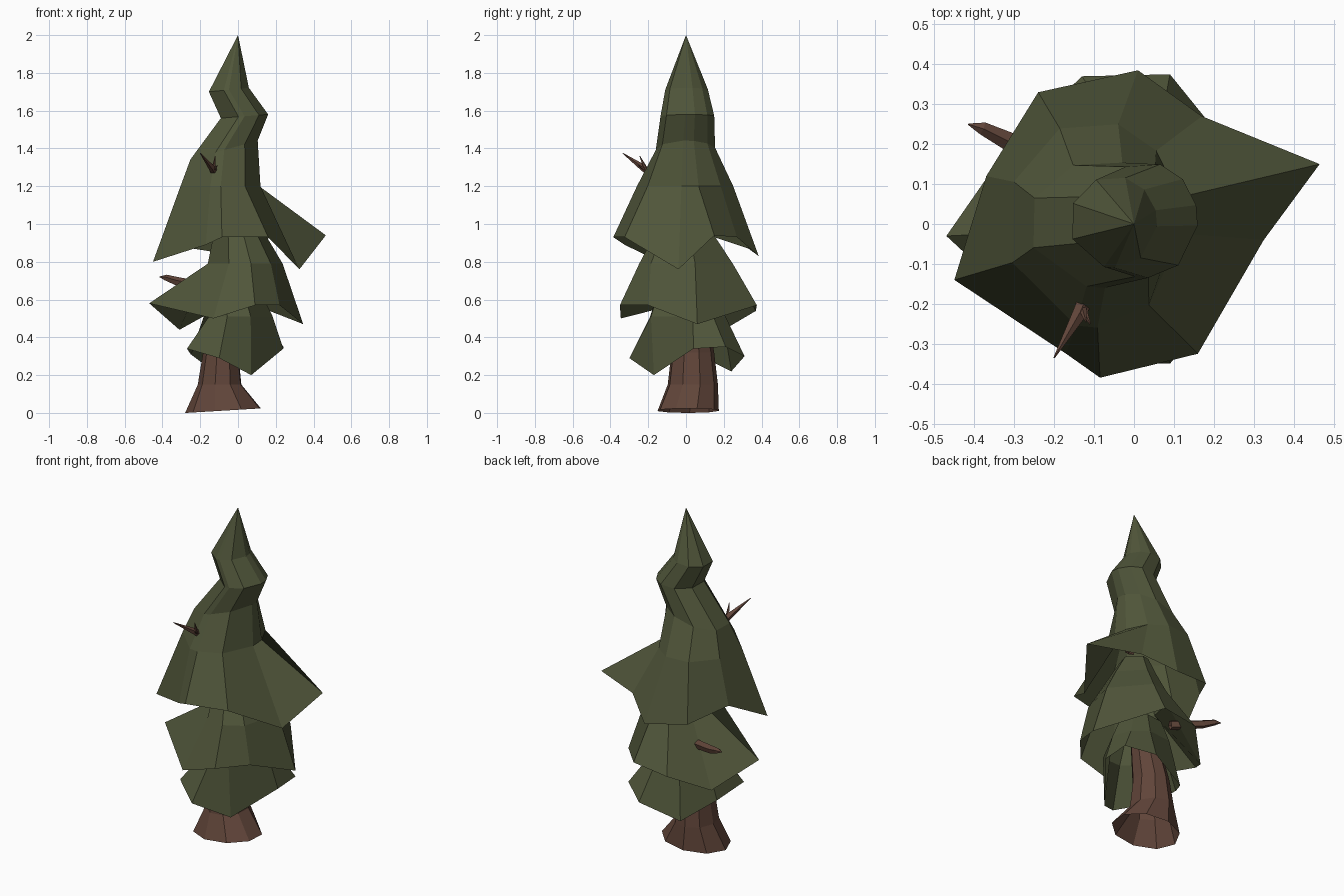
import bpy, bmesh, math
from mathutils import Vector

cube = bpy.data.objects.get("Cube")
if cube:
    bpy.data.objects.remove(cube, do_unlink=True)


def material(name, colour):
    mat = bpy.data.materials.new(name)
    mat.diffuse_color = colour
    mat.use_nodes = True
    mat.node_tree.nodes["Principled BSDF"].inputs["Base Color"].default_value = colour
    return mat


green = material("pine green", (0.08, 0.092, 0.042, 1))
brown = material("bark brown", (0.12, 0.06, 0.042, 1))


def loft(name, rings, mat):
    """Skin a stack of equal-sized rings, open below and closed on top."""
    bm = bmesh.new()
    loops = [[bm.verts.new(p) for p in ring] for ring in rings]
    count = len(loops[0])
    for low, high in zip(loops, loops[1:]):
        for i in range(count):
            j = (i + 1) % count
            bm.faces.new((low[i], low[j], high[j], high[i]))
    end = loops[-1]
    centre = bm.verts.new(sum((v.co for v in end), Vector()) / count)
    for i in range(count):
        bm.faces.new((end[i], end[(i + 1) % count], centre))
    bmesh.ops.remove_doubles(bm, verts=bm.verts, dist=0.0005)
    mesh = bpy.data.meshes.new(name)
    bm.to_mesh(mesh)
    bm.free()
    mesh.materials.append(mat)
    obj = bpy.data.objects.new(name, mesh)
    bpy.context.collection.objects.link(obj)


def even(count):
    return [0.3 + math.tau * i / count for i in range(count)]


def oval(angles, cx, cy, z, rx, ry, tilt=0):
    """Horizontal ellipse, tilted by a slope along x."""
    ring = []
    for a in angles:
        dx = rx * math.cos(a)
        ring.append(Vector((cx + dx, cy + ry * math.sin(a), z + tilt * dx)))
    return ring


def tier(name, hem, shells):
    """Hollow foliage skirt: jagged hem, then rings rising in line with it."""
    cx, cy = shells[0][:2]
    angles = [math.atan2(y - cy, x - cx) for x, y, z in hem]
    rings = [[Vector(p) for p in hem]] + [oval(angles, *s) for s in shells]
    loft(name, rings, green)


def branch(name, points, radii):
    """Tapered five-sided twig along a path."""
    points = [Vector(p) for p in points]
    turn = (points[-1] - points[0]).to_track_quat("Z", "Y")
    rings = [[p + turn @ q for q in oval(even(5), 0, 0, 0, r, r)]
             for p, r in zip(points, radii)]
    loft(name, rings, brown)


# Trunk with flared foot
loft("trunk", [
    oval(even(9), -0.075, 0.01, 0.012, 0.205, 0.165, 0.06),
    oval(even(9), -0.095, 0.035, 0.15, 0.118, 0.135),
    oval(even(9), -0.09, 0.035, 0.32, 0.095, 0.115),
    oval(even(9), -0.05, 0.02, 0.6, 0.07, 0.08),
], brown)

# Lower skirt
tier("lower_foliage",
     [(-.27, -.17, .34), (-.1, -.3, .29), (.07, -.17, .2), (.24, .04, .34),
      (.24, .21, .35), (.1, .31, .3), (-.13, .24, .22), (-.25, .06, .31)],
     [(0, .01, .51, .185, .21), (-.02, 0, .66, .13, .15)])

# Middle skirt
tier("middle_foliage",
     [(-.47, -.03, .58), (-.13, -.345, .5), (.09, -.35, .57), (.22, -.2, .57),
      (.345, .06, .47), (.09, .375, .57), (-.13, .37, .54), (-.31, .2, .44)],
     [(.04, 0, .79, .2, .25), (.01, -.01, .94, .14, .16), (0, 0, 1.06, .08, .09)])

# Upper skirt with the crooked crown
tier("upper_foliage",
     [(-.45, -.14, .8), (-.17, -.325, .89), (-.085, -.385, .93),
      (.16, -.325, .93), (.325, -.04, .76), (.465, .15, .94), (.17, .27, .93),
      (.01, .385, .83), (-.24, .33, .87), (-.37, .12, .94)],
     [(-.1, 0, 1.2, .22, .26), (-.08, 0, 1.39, .185, .16, .28),
      (.03, .01, 1.57, .13, .145, .08), (-.052, .005, 1.71, .11, .115, .1),
      (0, 0, 2, 0, 0)])

# Bare branches
branch("front_branch", [(-.1, -.14, 1.23), (-.14, -.23, 1.3), (-.2, -.335, 1.375)],
       (.022, .018, .002))
for side, tip in (("left", (-.12, -.245, 1.36)), ("right", (-.11, -.25, 1.31))):
    branch("front_twig_" + side, [(-.13, -.21, 1.285), tip], (.012, .002))
branch("back_branch", [(-.15, .13, .66), (-.32, .21, .695), (-.38, .24, .715), (-.415, .25, .72)],
       (.028, .024, .017, .002))
